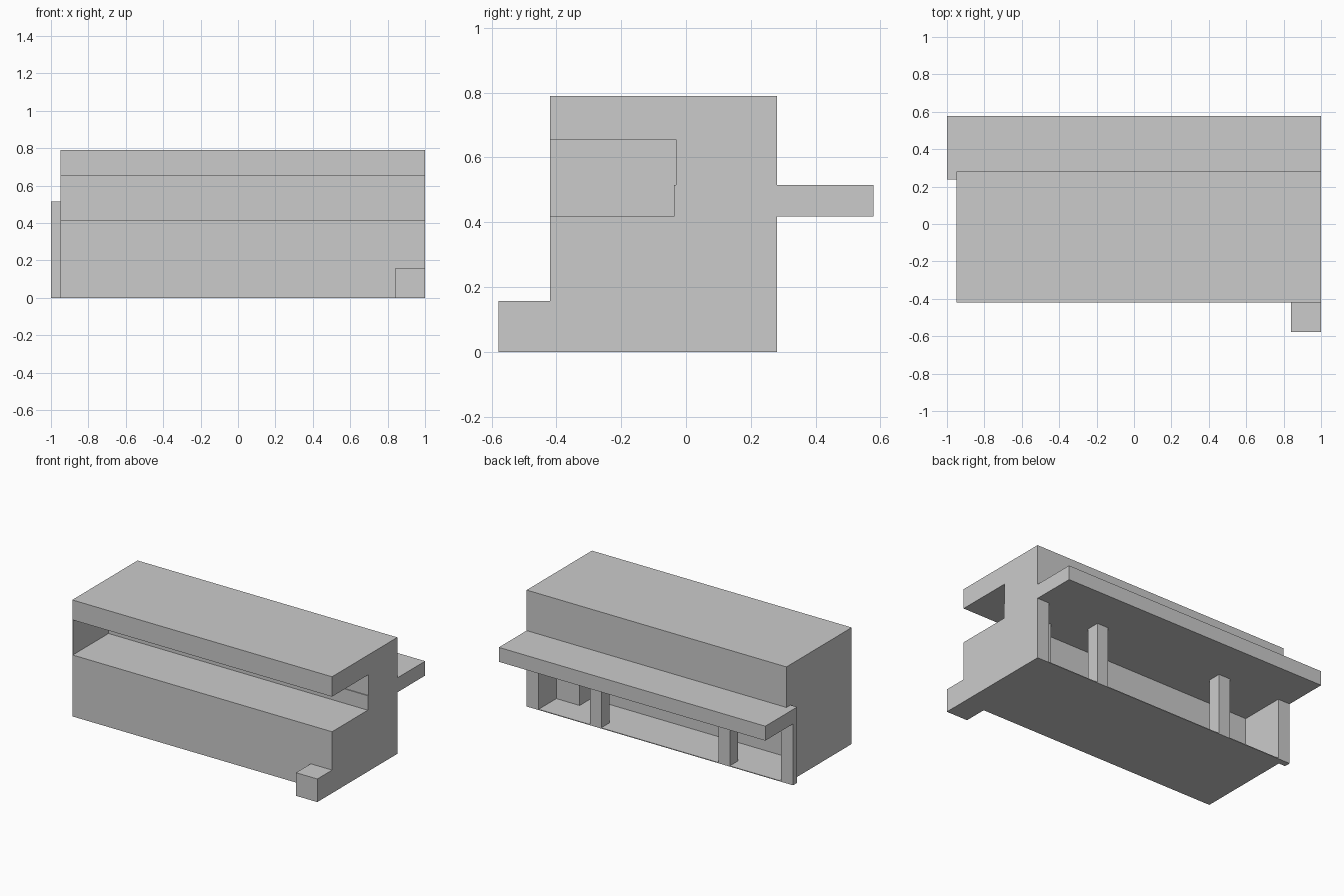
import bpy

if "Cube" in bpy.data.objects:
    bpy.data.objects.remove(bpy.data.objects["Cube"])


def box(name, x, y, z):
    """Axis-aligned box from (min, max) pairs."""
    bpy.ops.mesh.primitive_cube_add(
        size=1, location=[(a + b) / 2 for a, b in (x, y, z)])
    ob = bpy.context.object
    ob.name = name
    ob.scale = [b - a for a, b in (x, y, z)]
    bpy.ops.object.transform_apply(location=False, rotation=False, scale=True)
    return ob


LEFT, RIGHT = -0.95, 1.0
FRONT, BACK, MID = -0.42, 0.28, -0.033
DECK, DECK_TOP, SOFFIT, ROOF, TOP = 0.417, 0.515, 0.655, 0.745, 0.79

# Thin floor and left wall skins
box("floor", (LEFT, RIGHT), (FRONT, BACK), (0, 0.005))
box("left_wall", (LEFT, LEFT + 0.004), (FRONT, BACK), (0, TOP))

# Closed lower front volume and end panels of the open back
box("lower_front", (-0.91, RIGHT), (FRONT, -0.028), (0, DECK))
box("left_end_panel", (LEFT, -0.91), (FRONT, BACK), (0, DECK))
box("right_end_panel", (0.91, RIGHT), (MID, BACK), (0, DECK))

# Small room behind the right end panel
box("back_room", (0.735, 0.91), (MID, 0.09), (0, DECK))

# Middle slab and the long rear canopy
box("middle_slab", (LEFT, RIGHT), (-0.037, BACK), (DECK, DECK_TOP))
box("rear_canopy", (-1, RIGHT), (BACK, 0.578), (DECK, DECK_TOP))

# Upper storey, roof overhang and roof
box("upper_storey", (LEFT, RIGHT), (-0.031, BACK), (DECK_TOP, SOFFIT))
box("roof_overhang", (LEFT, RIGHT), (FRONT, BACK), (SOFFIT, ROOF))
box("roof", (LEFT, RIGHT), (FRONT, BACK), (ROOF, TOP))

# Posts under the rear canopy
for i, x in enumerate((-0.525, 0.44)):
    box(f"back_post_{i + 1}", (x, x + 0.085), (0.19, BACK), (0, DECK))
box("corner_post", (-1, -0.91), (0.237, BACK), (0, DECK_TOP))

# Small block at the front right corner
box("front_block", (0.84, RIGHT), (-0.578, FRONT), (0, 0.157))
